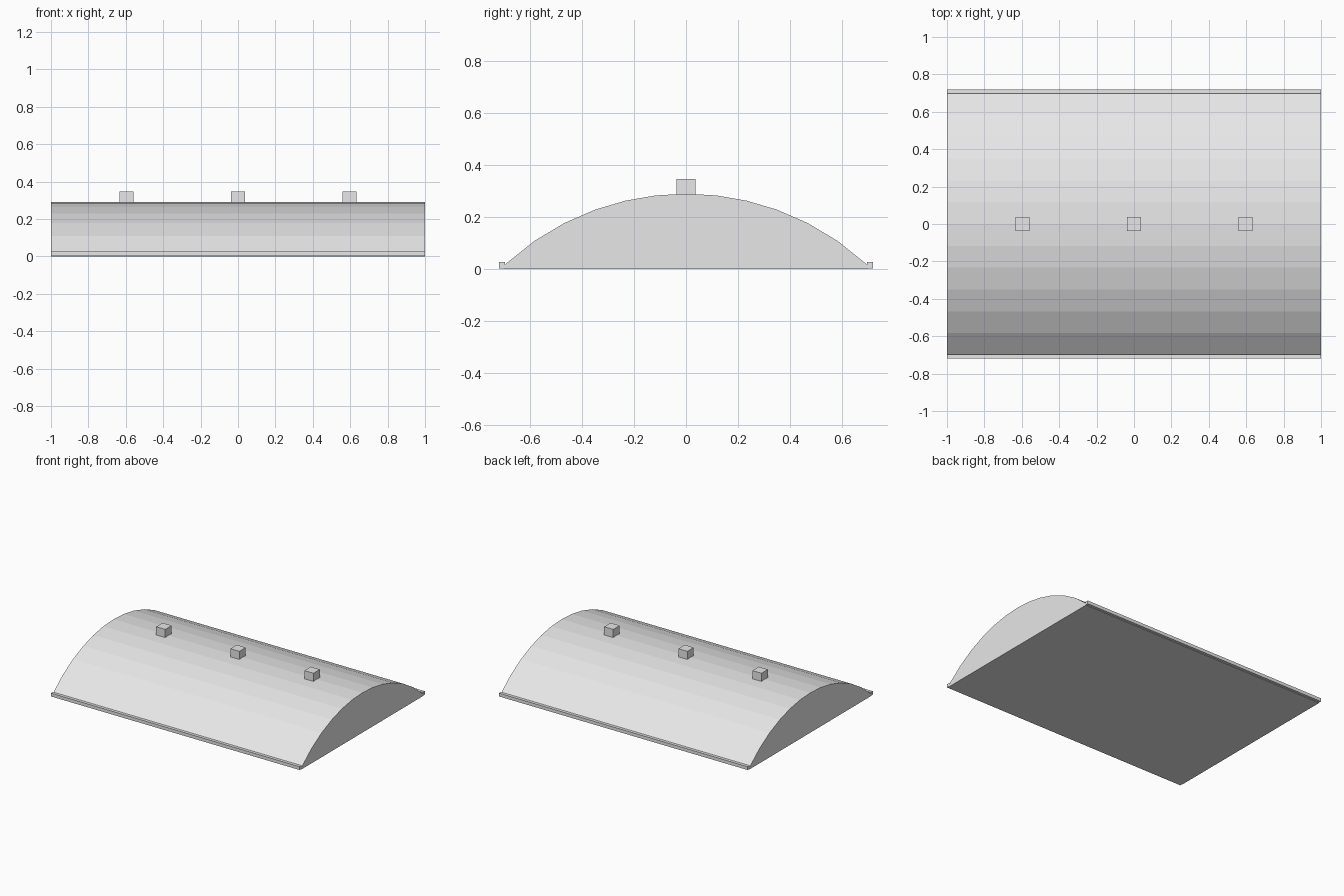
import bpy
import bmesh
from math import sqrt

if "Cube" in bpy.data.objects:
    bpy.data.objects.remove(bpy.data.objects["Cube"], do_unlink=True)

# One light grey material
GREY = (0.8, 0.8, 0.8, 1)
grey = bpy.data.materials.new("light_grey")
grey.use_nodes = True
grey.diffuse_color = GREY
grey.node_tree.nodes["Principled BSDF"].inputs["Base Color"].default_value = GREY


def add_object(name, bm):
    bmesh.ops.recalc_face_normals(bm, faces=bm.faces)
    mesh = bpy.data.meshes.new(name)
    bm.to_mesh(mesh)
    bm.free()
    mesh.materials.append(grey)
    bpy.context.collection.objects.link(bpy.data.objects.new(name, mesh))


def box(name, centre, size):
    bm = bmesh.new()
    bmesh.ops.create_cube(bm, size=1)
    bmesh.ops.scale(bm, vec=size, verts=bm.verts)
    bmesh.ops.translate(bm, vec=centre, verts=bm.verts)
    add_object(name, bm)


# Vaulted roof: a circular arc in equal steps of depth, swept along x
LENGTH, HALF, SPRING, CROWN, BASE, STEPS = 2.0, 0.7, 0.015, 0.29, 0.007, 12
rise = CROWN - SPRING
radius = (HALF ** 2 + rise ** 2) / (2 * rise)
profile = [(-HALF, BASE)]
for i in range(STEPS + 1):
    y = HALF * (2 * i / STEPS - 1)
    profile.append((y, CROWN - radius + sqrt(radius ** 2 - y ** 2)))
profile.append((HALF, BASE))

bm = bmesh.new()
end = bm.faces.new([bm.verts.new((-LENGTH / 2, y, z)) for y, z in profile])
swept = bmesh.ops.extrude_face_region(bm, geom=[end], use_keep_orig=True)
moved = [v for v in swept["geom"] if isinstance(v, bmesh.types.BMVert)]
bmesh.ops.translate(bm, vec=(LENGTH, 0, 0), verts=moved)
add_object("vaulted_roof", bm)

# Thin floor slab under the vault
box("floor_slab", (0, 0, BASE / 2), (LENGTH, 2 * HALF, BASE))

# Eave rails along both long edges
for side, name in ((-1, "front_eave_rail"), (1, "back_eave_rail")):
    box(name, (0, side * 0.708, 0.015), (LENGTH, 0.022, 0.024))

# Ridge vents
for x, name in ((-0.596, "right_vent"), (0, "middle_vent"), (0.596, "left_vent")):
    box(name, (x, 0, 0.311), (0.073, 0.073, 0.073))
